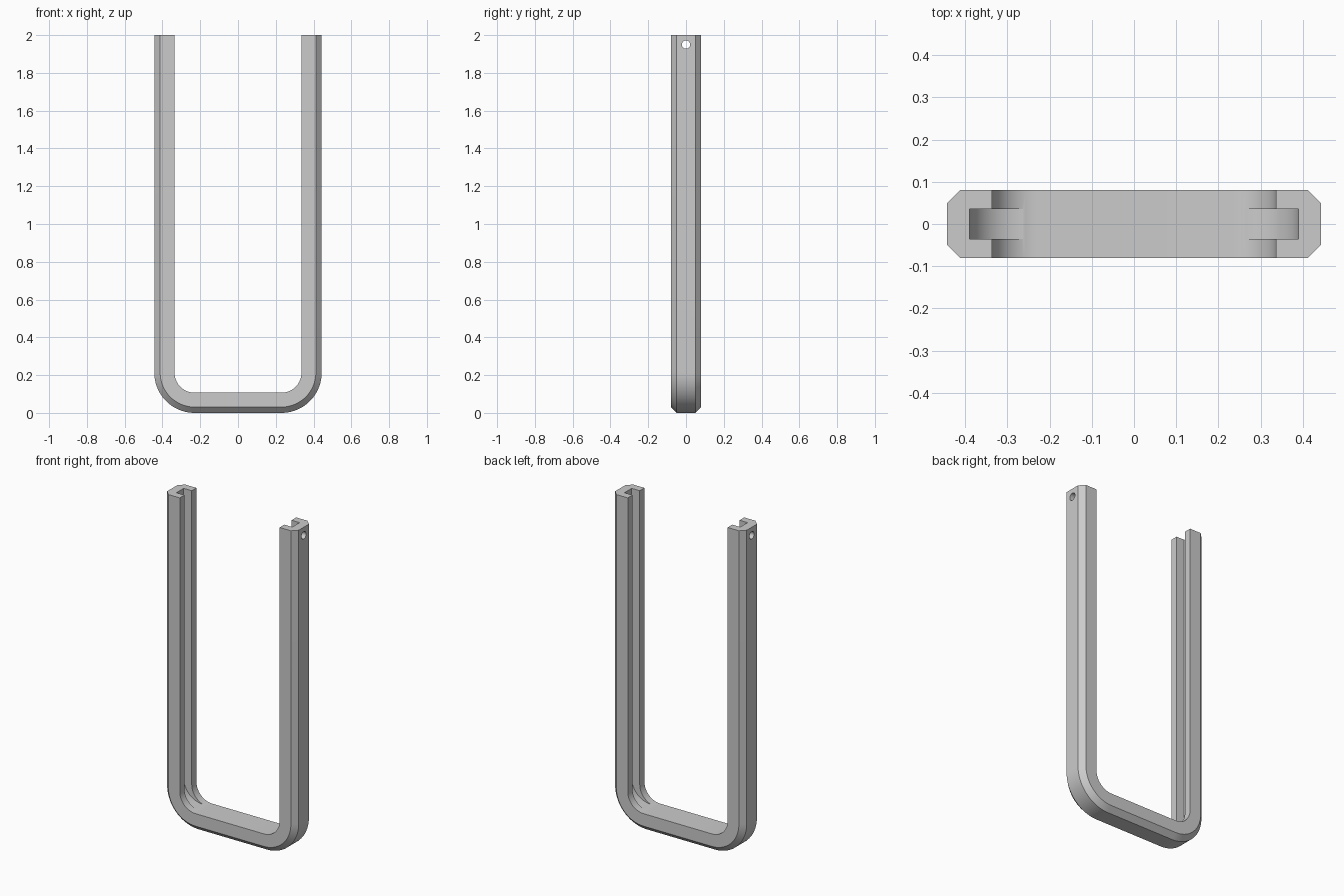
import bpy, bmesh
from math import sin, cos, pi

if "Cube" in bpy.data.objects:
    bpy.data.objects.remove(bpy.data.objects["Cube"])

HALF_DEPTH, CHAMFER, THICK = 0.08, 0.031, 0.107
OUTER_X, HEIGHT, BEND = 0.443, 2.0, 0.213

grey = bpy.data.materials.new("plain grey")
grey.use_nodes = True
grey.diffuse_color = (0.6, 0.6, 0.6, 1)
grey.node_tree.nodes["Principled BSDF"].inputs["Base Color"].default_value = grey.diffuse_color


def u_path(half_x, bottom, radius, top, steps=24):
    """Points (x, z) down the right leg, round both bends and up the left leg."""
    cx, cz = half_x - radius, bottom + radius
    arc = [(cx + radius * cos(a), cz - radius * sin(a))
           for a in (pi / 2 * i / steps for i in range(steps + 1))]
    side = [(half_x, top)] + arc
    return side + [(-x, z) for x, z in reversed(side)]


def loft(name, rings):
    """Skin a list of equal closed rings and cap both ends."""
    bm = bmesh.new()
    loops = [[bm.verts.new(p) for p in ring] for ring in rings]
    n = len(loops[0])
    for a, b in zip(loops, loops[1:]):
        for i in range(n):
            j = (i + 1) % n
            bm.faces.new((a[i], a[j], b[j], b[i]))
    bm.faces.new(loops[0])
    bm.faces.new(loops[-1])
    bmesh.ops.recalc_face_normals(bm, faces=bm.faces)
    mesh = bpy.data.meshes.new(name)
    bm.to_mesh(mesh)
    bm.free()
    obj = bpy.data.objects.new(name, mesh)
    bpy.context.collection.objects.link(obj)
    return obj


def cut(target, cutter):
    cutter.hide_render = True
    mod = target.modifiers.new("cut", "BOOLEAN")
    mod.operation, mod.solver, mod.object = "DIFFERENCE", "EXACT", cutter
    bpy.ops.object.select_all(action="DESELECT")
    bpy.context.view_layer.objects.active = target
    target.select_set(True)
    bpy.ops.object.modifier_apply(modifier=mod.name)
    bpy.data.objects.remove(cutter)


# Bar section as (inset from the outside, y), chamfered on its outer edges
section = [(0, HALF_DEPTH - CHAMFER), (CHAMFER, HALF_DEPTH), (THICK, HALF_DEPTH)]
section += [(d, -y) for d, y in reversed(section)]

# U-shaped bar: one offset path per section corner
paths = [[(x, y, z) for x, z in u_path(OUTER_X - d, d, BEND - d, HEIGHT)] for d, y in section]
frame = loft("u_frame", list(zip(*paths)))
frame.data.materials.append(grey)

# Groove down the inside of both legs, running out at the floor of the U
outline = u_path(0.39, 0.112, 0.127, HEIGHT + 0.1)
cut(frame, loft("groove_cutter", [[(x, y, z) for x, z in outline] for y in (-0.035, 0.035)]))

# Pin hole through the tops of both legs
ring = [(0.022 * cos(2 * pi * i / 32), 1.95 + 0.022 * sin(2 * pi * i / 32)) for i in range(32)]
cut(frame, loft("pin_hole_cutter", [[(x, y, z) for y, z in ring] for x in (-0.6, 0.6)]))

bpy.ops.object.shade_smooth_by_angle()
